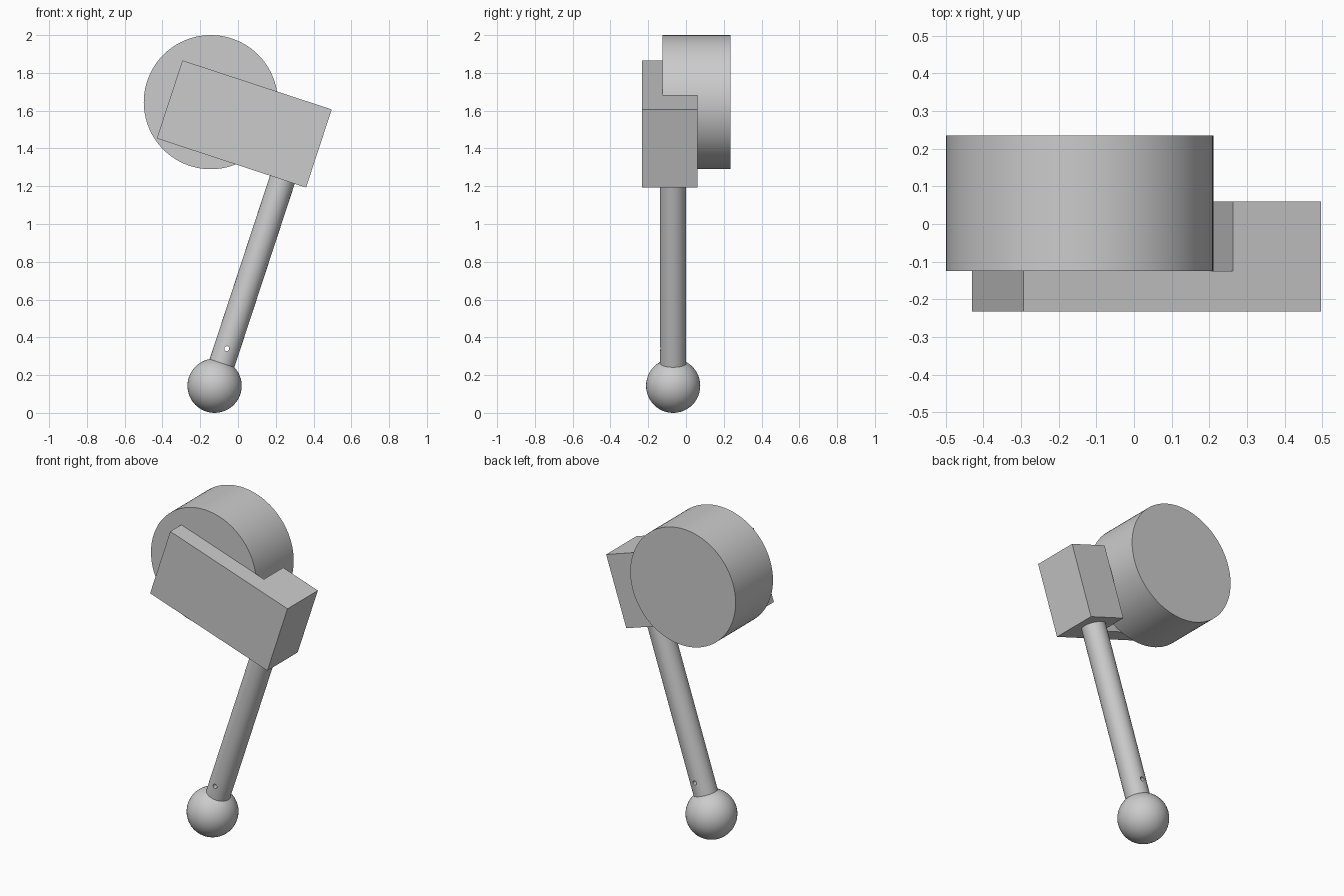
import bpy, math
from mathutils import Vector, Matrix

cube = bpy.data.objects.get("Cube")
if cube:
    bpy.data.objects.remove(cube, do_unlink=True)

grey = bpy.data.materials.new("plain_grey")
grey.use_nodes = True
colour = (0.6, 0.6, 0.6, 1)
grey.diffuse_color = colour
grey.node_tree.nodes["Principled BSDF"].inputs["Base Color"].default_value = colour

# The arm leans sideways: "along" runs down the block, "up" runs up the rod
TILT = math.radians(18.2)
along = Vector((math.cos(TILT), 0, -math.sin(TILT)))
up = Vector((math.sin(TILT), 0, math.cos(TILT)))


def finish(name, smooth=True):
    ob = bpy.context.object
    ob.name = ob.data.name = name
    ob.data.materials.append(grey)
    if smooth:
        bpy.ops.object.shade_smooth_by_angle(angle=math.radians(35))
    return ob


def cylinder(name, start, end, radius, sides):
    start, end = Vector(start), Vector(end)
    axis = end - start
    bpy.ops.mesh.primitive_cylinder_add(
        vertices=sides, radius=radius, depth=axis.length,
        location=(start + end) / 2,
        rotation=axis.to_track_quat('Z', 'Y').to_euler())
    return finish(name)


# Drum, with its axis from front to back
cylinder("drum", (-0.144, -0.125, 1.645), (-0.144, 0.235, 1.645), 0.355, 96)

# L-shaped block: thin plate in front of the drum, thick end beside it
LENGTH, HEIGHT, THICK_START = 0.832, 0.435, 0.586
FRONT, STEP, BACK = -0.232, -0.125, 0.06
outline = [(0, FRONT), (LENGTH, FRONT), (LENGTH, BACK),
           (THICK_START, BACK), (THICK_START, STEP), (0, STEP)]
corner = Vector((-0.43, 0, 1.453))
n = len(outline)
verts = [corner + along * a + up * h + Vector((0, y, 0))
         for h in (0, HEIGHT) for a, y in outline]
faces = [tuple(reversed(range(n))), tuple(range(n, 2 * n))]
faces += [(i, (i + 1) % n, (i + 1) % n + n, i + n) for i in range(n)]
mesh = bpy.data.meshes.new("stepped_block")
mesh.from_pydata(verts, [], faces)
block = bpy.data.objects.new("stepped_block", mesh)
bpy.context.collection.objects.link(block)
mesh.materials.append(grey)

# Ball at the foot
ball_centre = Vector((-0.124, -0.068, 0.1435))
bpy.ops.mesh.primitive_uv_sphere_add(
    segments=48, ring_count=24, radius=0.1435, location=ball_centre)
finish("ball")

# Rod from the ball to the underside of the block
rod = cylinder("rod", ball_centre + up * 0.1, ball_centre + up * 1.16, 0.069, 48)

# Small pin hole drilled through the rod from front to back
hole = ball_centre + up * 0.207
reach = Vector((0, 0.15, 0))
cutter = cylinder("pin_hole_cutter", hole - reach, hole + reach, 0.013, 24)
cutter.hide_render = True
drill = rod.modifiers.new("pin_hole", 'BOOLEAN')
drill.operation = 'DIFFERENCE'
drill.solver = 'EXACT'
drill.object = cutter
bpy.ops.object.select_all(action='DESELECT')
rod.select_set(True)
bpy.context.view_layer.objects.active = rod
bpy.ops.object.modifier_apply(modifier=drill.name)
bpy.data.objects.remove(cutter, do_unlink=True)
bpy.ops.object.shade_smooth_by_angle(angle=math.radians(35))
